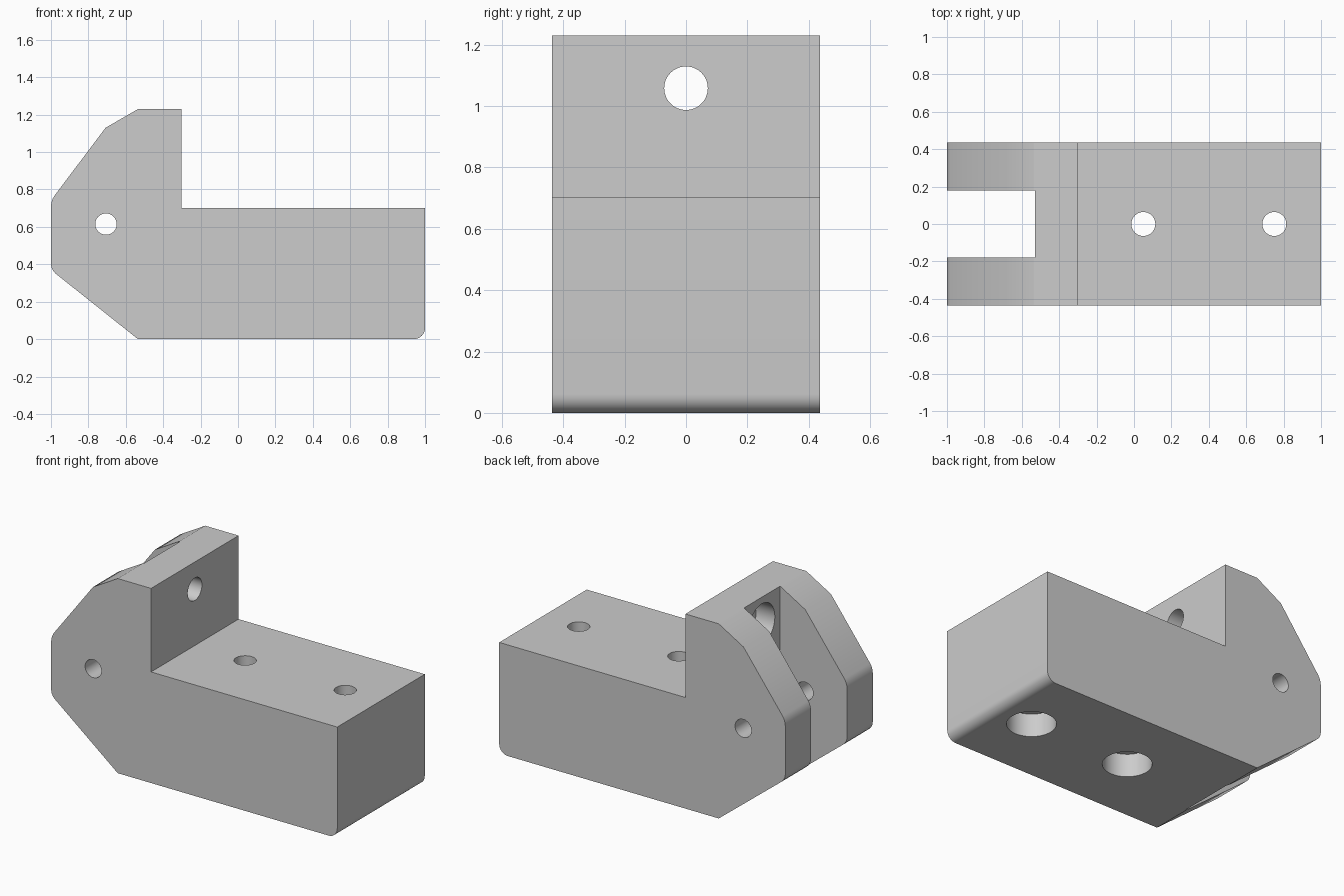
import bpy
import bmesh
from math import radians
from mathutils import Vector

cube = bpy.data.objects.get("Cube")
if cube:
    bpy.data.objects.remove(cube, do_unlink=True)

grey = bpy.data.materials.new("plain_grey")
grey.use_nodes = True
colour = (0.604, 0.604, 0.604, 1)
grey.diffuse_color = colour
grey.node_tree.nodes["Principled BSDF"].inputs["Base Color"].default_value = colour

HALF_WIDTH = 0.437
SLOT_X = -0.53


def make_object(name, bm):
    mesh = bpy.data.meshes.new(name)
    bmesh.ops.recalc_face_normals(bm, faces=bm.faces)
    bm.to_mesh(mesh)
    bm.free()
    mesh.materials.append(grey)
    obj = bpy.data.objects.new(name, mesh)
    bpy.context.collection.objects.link(obj)
    return obj


def round_edge(bm, x, z, radius, segments):
    """Fillet the crosswise edge that runs through (x, z)."""
    edges = [e for e in bm.edges
             if all(abs(v.co.x - x) + abs(v.co.z - z) < 0.001 for v in e.verts)]
    bmesh.ops.bevel(bm, geom=edges, offset=radius, offset_type='OFFSET',
                    segments=segments, profile=0.5, affect='EDGES')


def cut(body, cutter):
    mod = body.modifiers.new(cutter.name, 'BOOLEAN')
    mod.operation = 'DIFFERENCE'
    mod.solver = 'EXACT'
    mod.object = cutter
    bpy.context.view_layer.objects.active = body
    bpy.ops.object.modifier_apply(modifier=mod.name)
    bpy.data.objects.remove(cutter, do_unlink=True)


def drill(body, name, start, end, radius):
    """Cut a round hole between two points."""
    start, end = Vector(start), Vector(end)
    axis = end - start
    bm = bmesh.new()
    bmesh.ops.create_cone(bm, cap_ends=True, segments=48, radius1=radius,
                          radius2=radius, depth=axis.length)
    bmesh.ops.rotate(bm, verts=bm.verts, cent=(0, 0, 0),
                     matrix=axis.to_track_quat('Z', 'Y').to_matrix())
    bmesh.ops.translate(bm, verts=bm.verts, vec=(start + end) / 2)
    cut(body, make_object(name, bm))


# Body: side profile extruded across the width
profile = [(-0.535, 0), (1, 0), (1, 0.702), (-0.302, 0.702), (-0.302, 1.23),
           (-0.535, 1.23), (-0.708, 1.13), (-1, 0.742), (-1, 0.37)]
bm = bmesh.new()
face = bm.faces.new([bm.verts.new((x, -HALF_WIDTH, z)) for x, z in profile])
extruded = bmesh.ops.extrude_face_region(bm, geom=[face])["geom"]
bmesh.ops.translate(bm, vec=(0, 2 * HALF_WIDTH, 0),
                    verts=[g for g in extruded if isinstance(g, bmesh.types.BMVert)])
round_edge(bm, 1, 0, 0.06, 8)
round_edge(bm, -1, 0.742, 0.03, 3)
round_edge(bm, -1, 0.37, 0.03, 3)
body = make_object("bracket_body", bm)

# Slot between the two cheeks
bm = bmesh.new()
bmesh.ops.create_cube(bm, size=1)
bmesh.ops.scale(bm, verts=bm.verts, vec=(1, 0.36, 2))
bmesh.ops.translate(bm, verts=bm.verts, vec=(SLOT_X - 0.5, 0, 0.6))
cut(body, make_object("slot_cutter", bm))

# Mounting holes, counterbored from below
for x in (0.05, 0.75):
    drill(body, "mounting_hole", (x, 0, -0.2), (x, 0, 0.9), 0.064)
    drill(body, "mounting_counterbore", (x, 0, -0.2), (x, 0, 0.145), 0.14)

# Hole in the upright wall, counterbored from the slot
drill(body, "wall_hole", (-0.7, 0, 1.058), (-0.1, 0, 1.058), 0.071)
drill(body, "wall_counterbore", (-0.7, 0, 1.058), (SLOT_X + 0.13, 0, 1.058), 0.13)

# Pin hole across both cheeks
drill(body, "pin_hole", (-0.706, -0.6, 0.615), (-0.706, 0.6, 0.615), 0.057)

# Smooth shading with sharp edges kept
bpy.ops.object.select_all(action='DESELECT')
body.select_set(True)
bpy.context.view_layer.objects.active = body
bpy.ops.object.shade_smooth_by_angle(angle=radians(30))
